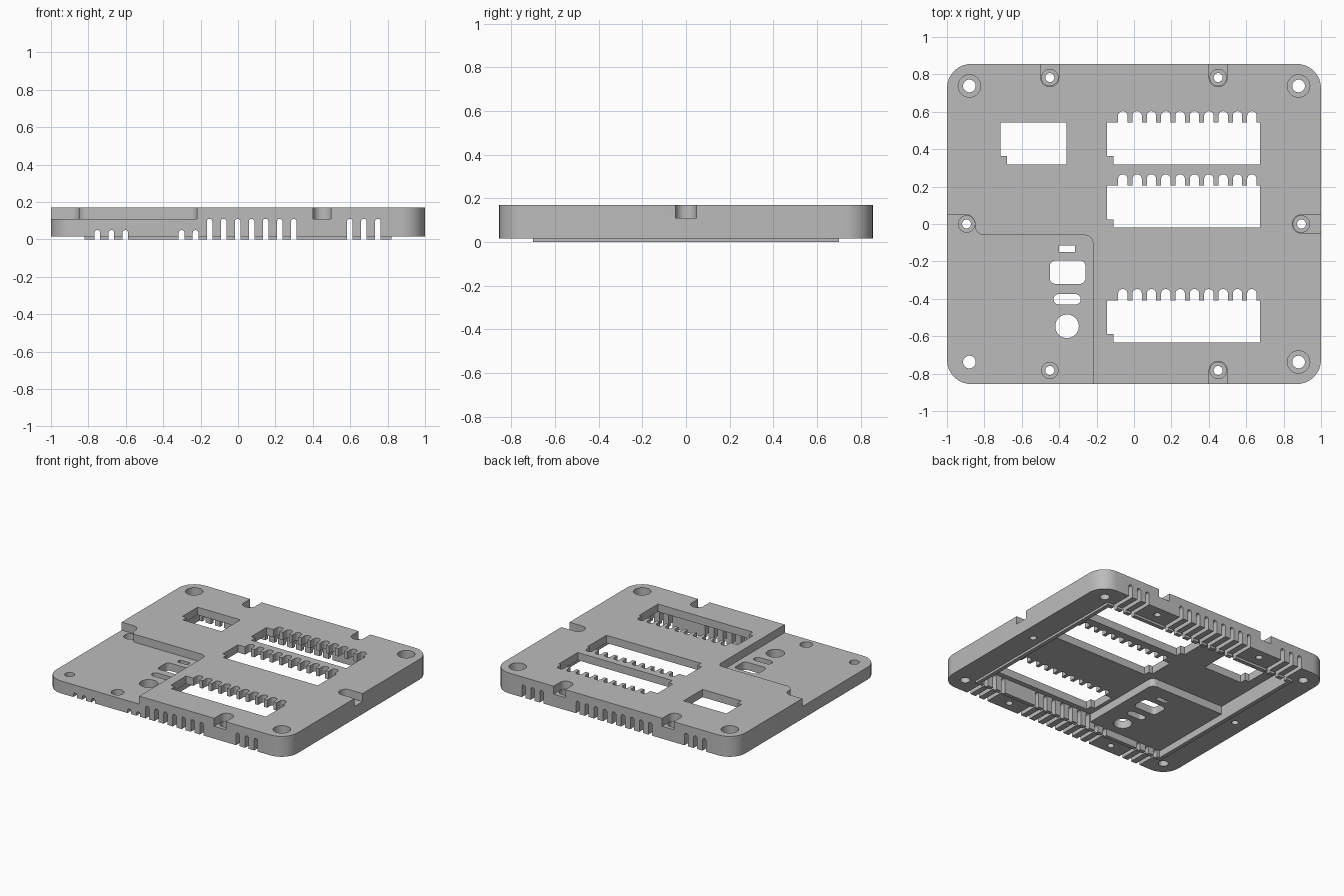
import bpy, bmesh, math
from mathutils import Vector

cube = bpy.data.objects.get("Cube")
if cube:
    bpy.data.objects.remove(cube, do_unlink=True)

TOP, LOW, RIM = 0.17, 0.11, 0.017      # upper deck, lower deck, underside of rim
HIGH_CEIL, LOW_CEIL = 0.112, 0.052     # cavity ceilings


def outline(corners, steps=8):
    """Square-cornered polygon; a third value on a corner rounds it."""
    pts = []
    for i, c in enumerate(corners):
        p = Vector(c[:2])
        r = c[2] if len(c) > 2 else 0
        if r:
            d1 = (Vector(corners[i - 1][:2]) - p).normalized()
            d2 = (Vector(corners[(i + 1) % len(corners)][:2]) - p).normalized()
            mid = p + r * (d1 + d2)
            for k in range(steps + 1):
                t = math.pi / 2 * k / steps
                pts.append(mid - r * (d2 * math.cos(t) + d1 * math.sin(t)))
        else:
            pts.append(p)
    return pts


def rect(x0, x1, y0, y1, r=0):
    return [(x0, y0, r), (x1, y0, r), (x1, y1, r), (x0, y1, r)]


def disc(x, y, r):
    return rect(x - r, x + r, y - r, y + r, r)


def prism(name, corners, a, b, upright=False):
    """Extrude an outline along z, or along y when upright."""
    bm = bmesh.new()
    verts = [bm.verts.new((p.x, a, p.y) if upright else (p.x, p.y, a))
             for p in outline(corners)]
    bmesh.ops.remove_doubles(bm, verts=verts, dist=1e-5)
    face = bm.faces.new([v for v in verts if v.is_valid])
    ext = bmesh.ops.extrude_face_region(bm, geom=[face])
    move = (0, b - a, 0) if upright else (0, 0, b - a)
    bmesh.ops.translate(bm, vec=move,
                        verts=[v for v in ext["geom"] if isinstance(v, bmesh.types.BMVert)])
    bmesh.ops.recalc_face_normals(bm, faces=bm.faces)
    mesh = bpy.data.meshes.new(name)
    bm.to_mesh(mesh)
    bm.free()
    obj = bpy.data.objects.new(name, mesh)
    bpy.context.collection.objects.link(obj)
    return obj


tools = []


def cut(corners, a=-0.1, b=0.3, upright=False):
    obj = prism("cutter", corners, a, b, upright)
    obj.hide_render = True
    tools.append((obj, "DIFFERENCE"))


# Plate body with the thin locating lip underneath
plate = prism("cover_plate", rect(-1, 1, -0.856, 0.856, 0.13), RIM, TOP)
lip = prism("locating_lip", rect(-0.82, 0.82, -0.70, 0.70), 0, 0.04)
tools.append((lip, "UNION"))

# Lowered deck in one corner, with its side screw pocket
cut([(-1.1, 0.05), (-0.85, 0.05, 0.05), (-0.85, -0.06, 0.05),
     (-0.22, -0.06, 0.04), (-0.22, -1), (-1.1, -1)], LOW)

# Hollow underside: shallow under the lowered deck, deep elsewhere
X, Y = 0.79, 0.67
cut(rect(-X, X, -Y, Y), -0.1, LOW_CEIL)
cut([(-X, -0.015), (-0.175, -0.015, 0.04), (-0.175, -Y), (X, -Y), (X, Y), (-X, Y)],
    -0.1, HIGH_CEIL)


# Windows with a keyed corner and an optional comb of rounded slots
def window(x0, x1, y0, y1, slots=0):
    pts = [(x0 + 0.035, y0), (x1, y0), (x1, y1)]
    for i in reversed(range(slots)):
        c = -0.06 + i * 0.0767
        pts += [(c + 0.025, y1), (c + 0.025, y1 + 0.06, 0.024),
                (c - 0.025, y1 + 0.06, 0.024), (c - 0.025, y1)]
    pts += [(x0, y1), (x0, y0 + 0.045), (x0 + 0.035, y0 + 0.045)]
    cut(pts)


window(-0.715, -0.36, 0.318, 0.543)
for y in (0.318, -0.02, -0.633):
    window(-0.145, 0.675, y, y + 0.225, 10)

# Control openings in the lowered deck
cut(rect(-0.40, -0.315, -0.15, -0.115))
cut(rect(-0.45, -0.26, -0.32, -0.195, 0.03))
cut(rect(-0.43, -0.285, -0.43, -0.375, 0.027))
cut(disc(-0.358, -0.547, 0.063))

# Corner screw holes, counterbored where the deck is high
for sx in (-1, 1):
    for sy in (-1, 1):
        x, y = sx * 0.88, sy * 0.738
        cut(disc(x, y, 0.034))
        if (sx, sy) != (-1, -1):
            cut(disc(x, y, 0.06), LOW)

# Edge screw holes with deeper seats and notches open to the edge
for x, y in ((-0.45, 0.783), (0.45, 0.783), (0.45, -0.783),
             (-0.45, -0.783), (-0.895, 0), (0.895, 0)):
    cut(disc(x, y, 0.024))
    cut(disc(x, y, 0.044), LOW_CEIL)
    w, r = 0.048, 0.045
    if y == 0 and x > 0:
        cut([(x - w, -w, r), (1.1, -w), (1.1, w), (x - w, w, r)], LOW)
    elif y > 0:
        cut([(x - w, y - w, r), (x + w, y - w, r), (x + w, 1), (x - w, 1)], LOW)
    elif y < 0 and x > 0:
        cut([(x - w, -1), (x + w, -1), (x + w, y + w, r), (x - w, y + w, r)], LOW)

# Rounded vent slots through the front and back rims
slot_x = [-0.752 + 0.075 * i for i in range(3)]
slot_x += [-0.302 + 0.075 * i for i in range(9)]
slot_x += [0.598 + 0.075 * i for i in range(3)]
for x in slot_x:
    for y0, y1 in ((-0.9, -0.66), (0.66, 0.9)):
        h = 0.05 if y0 < 0 and x < -0.2 else 0.11
        cut([(x - 0.015, -0.1), (x + 0.015, -0.1),
             (x + 0.015, h, 0.0145), (x - 0.015, h, 0.0145)], y0, y1, True)

# Apply every cut in turn, then drop the cutters
for obj, op in tools:
    mod = plate.modifiers.new("shape", "BOOLEAN")
    mod.operation, mod.object, mod.solver = op, obj, "EXACT"
bpy.context.view_layer.update()
result = bpy.data.meshes.new_from_object(
    plate.evaluated_get(bpy.context.evaluated_depsgraph_get()))
plate.modifiers.clear()
plate.data = result
for obj, op in tools:
    bpy.data.objects.remove(obj, do_unlink=True)

# Single grey plastic
grey = bpy.data.materials.new("grey_plastic")
grey.use_nodes = True
colour = (0.5, 0.5, 0.5, 1)
grey.diffuse_color = colour
grey.node_tree.nodes["Principled BSDF"].inputs["Base Color"].default_value = colour
result.materials.clear()
result.materials.append(grey)

bpy.ops.object.select_all(action="DESELECT")
plate.select_set(True)
bpy.context.view_layer.objects.active = plate
bpy.ops.object.shade_smooth_by_angle(angle=math.radians(30))
